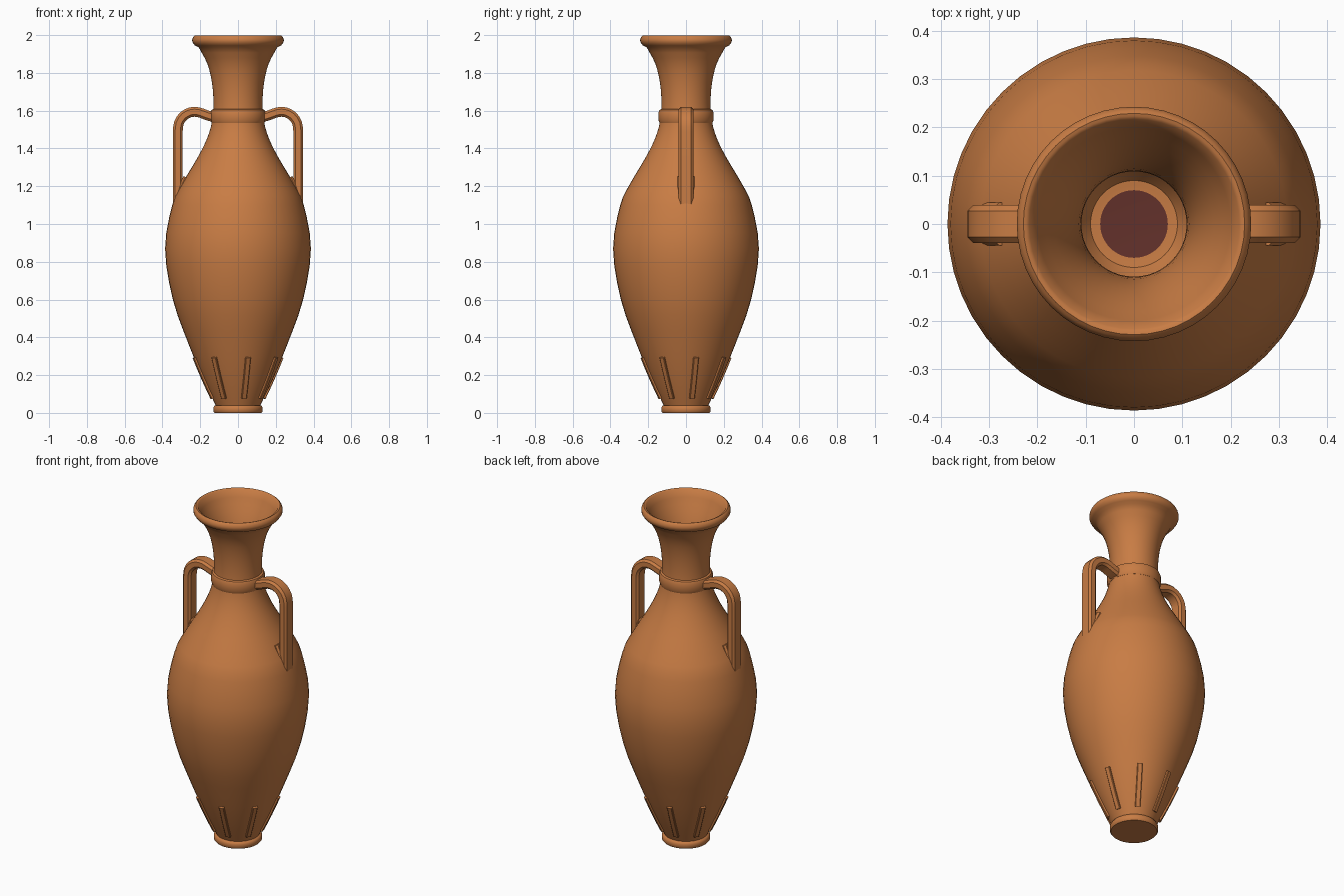
import bpy, bmesh
from math import cos, sin, pi, radians
from mathutils import Vector

cube = bpy.data.objects.get("Cube")
if cube:
    bpy.data.objects.remove(cube, do_unlink=True)


def material(name, rgb):
    m = bpy.data.materials.new(name)
    m.use_nodes = True
    m.diffuse_color = (*rgb, 1)
    m.node_tree.nodes["Principled BSDF"].inputs["Base Color"].default_value = (*rgb, 1)
    return m


CLAY = material("terracotta", (0.578, 0.202, 0.058))
DARK = material("dark red interior", (0.125, 0.031, 0.024))


def finish(name, bm, angle=40):
    bmesh.ops.recalc_face_normals(bm, faces=bm.faces)
    mesh = bpy.data.meshes.new(name)
    bm.to_mesh(mesh)
    bm.free()
    mesh.materials.append(CLAY)
    ob = bpy.data.objects.new(name, mesh)
    bpy.context.collection.objects.link(ob)
    bpy.ops.object.select_all(action='DESELECT')
    bpy.context.view_layer.objects.active = ob
    ob.select_set(True)
    bpy.ops.object.shade_smooth_by_angle(angle=radians(angle))
    return ob


def smooth_path(pts, steps=3):
    """Catmull-Rom curve through 2D points."""
    p = [Vector(q) for q in pts]
    p = [p[0] * 2 - p[1]] + p + [p[-1] * 2 - p[-2]]
    out = []
    for a, b, c, d in zip(p, p[1:], p[2:], p[3:]):
        for k in range(steps):
            t = k / steps
            out.append(0.5 * (2 * b + (c - a) * t + (2 * a - 5 * b + 4 * c - d) * t * t
                              + (3 * b - a - 3 * c + d) * t ** 3))
    return out + [p[-2]]


def skin(bm, rings, closed=False):
    """Bridge rings of vertices, capping the ends or joining them."""
    n = len(rings[0])
    pairs = list(zip(rings, rings[1:])) + ([(rings[-1], rings[0])] if closed else [])
    for a, b in pairs:
        for i in range(n):
            j = (i + 1) % n
            bm.faces.new((a[i], a[j], b[j], b[i]))
    if not closed:
        bm.faces.new(rings[0])
        bm.faces.new(rings[-1])


def lathe(name, profile, closed=False, segments=48):
    bm = bmesh.new()
    rings = [[bm.verts.new((r * cos(2 * pi * i / segments), r * sin(2 * pi * i / segments), z))
              for i in range(segments)] for r, z in profile]
    skin(bm, rings, closed)
    return finish(name, bm)


def sweep(name, path, half_width, half_depth, chamfer, azimuth):
    """Chamfered bar along a path in the (radius, height) plane, turned to azimuth."""
    bm = bmesh.new()
    w, d, c = half_width, half_depth, chamfer
    section = [(w, d - c), (w - c, d), (c - w, d), (-w, d - c),
               (-w, c - d), (c - w, -d), (w - c, -d), (w, c - d)]
    ca, sa = cos(azimuth), sin(azimuth)
    rings = []
    for i, p in enumerate(path):
        t = (path[min(i + 1, len(path) - 1)] - path[max(i - 1, 0)]).normalized()
        ring = []
        for side, out in section:
            r, z = p.x + t.y * out, p.y - t.x * out
            ring.append(bm.verts.new((r * ca - side * sa, r * sa + side * ca, z)))
        rings.append(ring)
    skin(bm, rings)
    return finish(name, bm, 30)


# Hollow body: belly, neck, flared lip, then the inside wall down to the floor
outer = smooth_path([(0.113, 0.03), (0.185, 0.18), (0.26, 0.36), (0.345, 0.6), (0.386, 0.87),
                     (0.348, 1.1), (0.298, 1.21), (0.215, 1.35), (0.165, 1.45), (0.138, 1.54),
                     (0.130, 1.64), (0.138, 1.75), (0.163, 1.85), (0.208, 1.935)])
lip = smooth_path([(0.228, 1.945), (0.242, 1.965), (0.24, 1.985), (0.229, 1.998), (0.217, 1.993)], 2)
inner = smooth_path([(0.2, 1.955), (0.15, 1.85), (0.12, 1.75), (0.109, 1.63), (0.12, 1.53),
                     (0.19, 1.35), (0.32, 1.1), (0.36, 0.87), (0.32, 0.6), (0.24, 0.36),
                     (0.11, 0.09), (0.07, 0.06)])
body = lathe("body", outer + lip + inner)
body.data.materials.append(DARK)
for face in body.data.polygons:
    if len(face.vertices) > 4 and face.center.z > 0.05:
        face.material_index = 1

# Rounded foot and neck collar
lathe("foot", [(0.125, 0), (0.131, 0.008), (0.131, 0.028), (0.125, 0.038), (0.108, 0.044)])
lathe("collar", [(0.128, 1.532), (0.14, 1.535), (0.146, 1.55), (0.146, 1.59),
                 (0.14, 1.604), (0.128, 1.61)], closed=True)

# Ribs around the lower belly
rib_path = [p for p in outer if 0.04 < p.y < 0.35]
for k in range(8):
    sweep(f"rib_{k + 1}", rib_path, 0.014, 0.011, 0.003, radians(13 + 45 * k))

# Two handles, each with a flared root on the shoulder
handle_path = smooth_path([(0.13, 1.565), (0.17, 1.578), (0.21, 1.592), (0.25, 1.592),
                           (0.288, 1.572), (0.313, 1.535), (0.319, 1.49)], 2)
handle_path += [Vector((0.319, 1.3)), Vector((0.319, 1.1))]
root_path = [Vector((0.268, 1.245)), Vector((0.288, 1.2)), Vector((0.312, 1.13))]
for side, azimuth in (("left", 0), ("right", pi)):
    sweep(f"{side}_handle", handle_path, 0.039, 0.026, 0.012, azimuth)
    sweep(f"{side}_handle_root", root_path, 0.045, 0.022, 0.01, azimuth)
